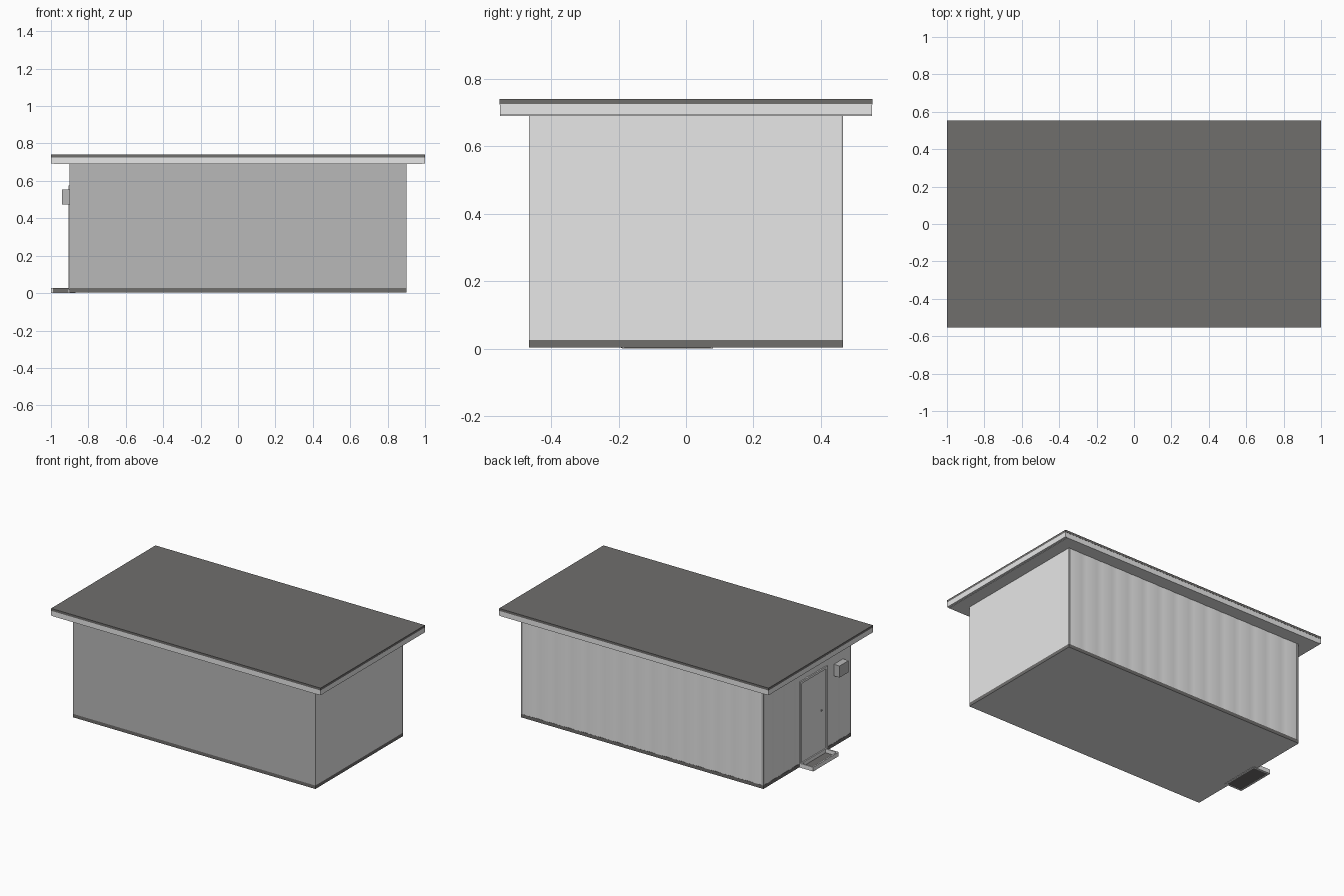
import bpy, bmesh, math

default = bpy.data.objects.get("Cube")
if default:
    bpy.data.objects.remove(default, do_unlink=True)


def material(name, r, g, b):
    m = bpy.data.materials.new(name)
    m.use_nodes = True
    m.diffuse_color = (r, g, b, 1)
    m.node_tree.nodes["Principled BSDF"].inputs["Base Color"].default_value = (r, g, b, 1)
    return m


light = material("light grey", 0.8, 0.8, 0.8)
mid = material("mid grey", 0.48, 0.48, 0.48)
dark = material("dark grey", 0.16, 0.156, 0.152)


def finish(name, bm, *mats):
    mesh = bpy.data.meshes.new(name)
    bm.to_mesh(mesh)
    bm.free()
    for m in mats:
        mesh.materials.append(m)
    obj = bpy.data.objects.new(name, mesh)
    bpy.context.collection.objects.link(obj)
    return obj


def box(name, x, y, z, *mats):
    """Box spanning the (low, high) pairs x, y and z."""
    bm = bmesh.new()
    bmesh.ops.create_cube(bm, size=1)
    for v in bm.verts:
        v.co = [lo + (c + 0.5) * (hi - lo) for c, (lo, hi) in zip(v.co, (x, y, z))]
    return finish(name, bm, *mats)


def frame(name, x, y, z, w, mat):
    """Flat rectangular ring with bars of width w."""
    bm = bmesh.new()
    rings = []
    for inset, h in ((0, z[0]), (0, z[1]), (w, z[1]), (w, z[0])):
        rings.append([bm.verts.new((px, py, h)) for px, py in (
            (x[0] + inset, y[0] + inset), (x[1] - inset, y[0] + inset),
            (x[1] - inset, y[1] - inset), (x[0] + inset, y[1] - inset))])
    for k in range(4):
        a, b = rings[k], rings[(k + 1) % 4]
        for i in range(4):
            j = (i + 1) % 4
            bm.faces.new((a[i], a[j], b[j], b[i]))
    bmesh.ops.recalc_face_normals(bm, faces=bm.faces)
    return finish(name, bm, mat)


def cladding(name, start, end, normal, panels, z):
    """Row of gently bowed vertical panels along a wall line."""
    bm = bmesh.new()
    steps, previous = 6, None
    for i in range(panels * steps + 1):
        t = i / (panels * steps)
        s = 2 * (i % steps) / steps - 1
        bow = 0.0025 * (1 - s * s)
        px, py = [a + (b - a) * t + n * bow for a, b, n in zip(start, end, normal)]
        pair = [bm.verts.new((px, py, h)) for h in z]
        if previous:
            bm.faces.new((previous[0], pair[0], pair[1], previous[1]))
        previous = pair
    obj = finish(name, bm, light)
    bpy.ops.object.select_all(action="DESELECT")
    obj.select_set(True)
    bpy.context.view_layer.objects.active = obj
    bpy.ops.object.shade_smooth_by_angle(angle=math.radians(8))


# Plinth with a pale floor underside
plinth = box("plinth", (-0.9, 0.9), (-0.465, 0.465), (0.003, 0.026), dark, light)
for p in plinth.data.polygons:
    p.material_index = 1 if p.normal.z < -0.5 else 0

# Walls
wall_z = (0.026, 0.7)
walls = box("walls", (-0.896, 0.9), (-0.465, 0.461), wall_z, mid, light)
for p in walls.data.polygons:
    p.material_index = 1 if p.normal.x > 0.5 else 0
cladding("back_cladding", (0.9, 0.462), (-0.9, 0.462), (0, 1), 15, wall_z)
cladding("end_cladding", (-0.897, 0.462), (-0.897, -0.465), (-1, 0), 8, wall_z)

# Corner trims
for side, x in (("left", (0.885, 0.9)), ("right", (-0.9, -0.885))):
    box("back_trim_" + side, x, (0.455, 0.465), wall_z, mid)
box("end_trim", (-0.9, -0.89), (-0.465, -0.455), wall_z, mid)

# Roof with fascia and soffit
frame("roof_fascia", (-1, 1), (-0.552, 0.552), (0.692, 0.725), 0.02, light)
box("soffit", (-0.985, 0.985), (-0.552, 0.552), (0.69, 0.6925), light)
box("roof_sheet", (-1, 1), (-0.553, 0.553), (0.724, 0.74), dark)

# Door with frame and handle
box("door", (-0.902, -0.89), (-0.19, 0.065), (0.02, 0.56), light)
for side, y in (("left", (-0.21, -0.19)), ("right", (0.065, 0.08))):
    box("door_jamb_" + side, (-0.907, -0.89), y, (0.02, 0.575), light)
box("door_head", (-0.907, -0.89), (-0.19, 0.065), (0.56, 0.575), light)
box("door_handle", (-0.907, -0.9), (-0.152, -0.143), (0.292, 0.302), mid)

# Doorstep: raised rim around a dark tray, tucked under the plinth
frame("step_rim", (-1, -0.9), (-0.19, 0.08), (0.002, 0.028), 0.01, light)
frame("step_base_rim", (-1, -0.87), (-0.19, 0.08), (0, 0.0025), 0.012, light)
box("step_tray", (-0.992, -0.88), (-0.182, 0.072), (0.001, 0.0028), dark)
box("step_side", (-0.99, -0.906), (-0.192, -0.188), (0.002, 0.026), dark)

# Wall unit beside the door
box("wall_unit", (-0.941, -0.89), (-0.38, -0.284), (0.475, 0.553), mid)
